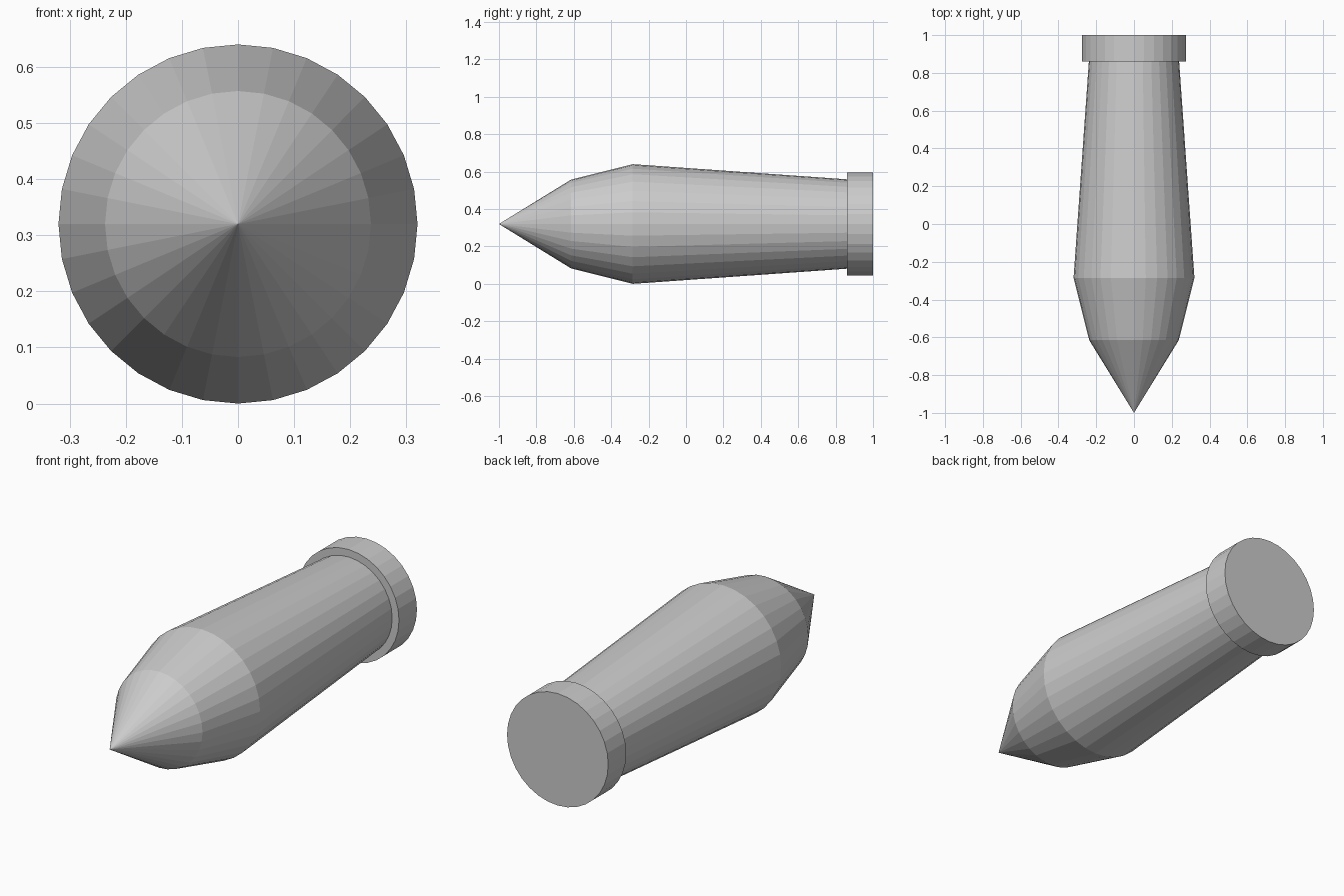
import bpy, bmesh, math

if "Cube" in bpy.data.objects:
    bpy.data.objects.remove(bpy.data.objects["Cube"])

SIDES = 32
RADIUS = 0.32


def lathe(name, profile):
    """Revolve (y, radius) points around the long axis; flat ends are capped."""
    bm = bmesh.new()
    rings = []
    for y, r in profile:
        if r == 0:
            rings.append([bm.verts.new((0, y, RADIUS))] * SIDES)
        else:
            angles = [2 * math.pi * i / SIDES for i in range(SIDES)]
            rings.append([bm.verts.new((r * math.sin(a), y, RADIUS + r * math.cos(a)))
                          for a in angles])
    for a, b in zip(rings, rings[1:]):
        for i in range(SIDES):
            j = (i + 1) % SIDES
            corners = list(dict.fromkeys((a[i], a[j], b[j], b[i])))
            bm.faces.new(corners)
    for ring, (_, r) in ((rings[0], profile[0]), (rings[-1], profile[-1])):
        if r > 0:
            bm.faces.new(ring)
    bmesh.ops.recalc_face_normals(bm, faces=bm.faces)
    mesh = bpy.data.meshes.new(name)
    bm.to_mesh(mesh)
    bm.free()
    obj = bpy.data.objects.new(name, mesh)
    bpy.context.collection.objects.link(obj)
    return obj


# One closed shell: pointed nose, tapered body and stepped base rim
lathe("pointed_shell", [
    (-1.0, 0),
    (-0.615, 0.237),
    (-0.285, RADIUS),
    (0.86, 0.239),
    (0.86, 0.276),
    (1.0, 0.276),
])
